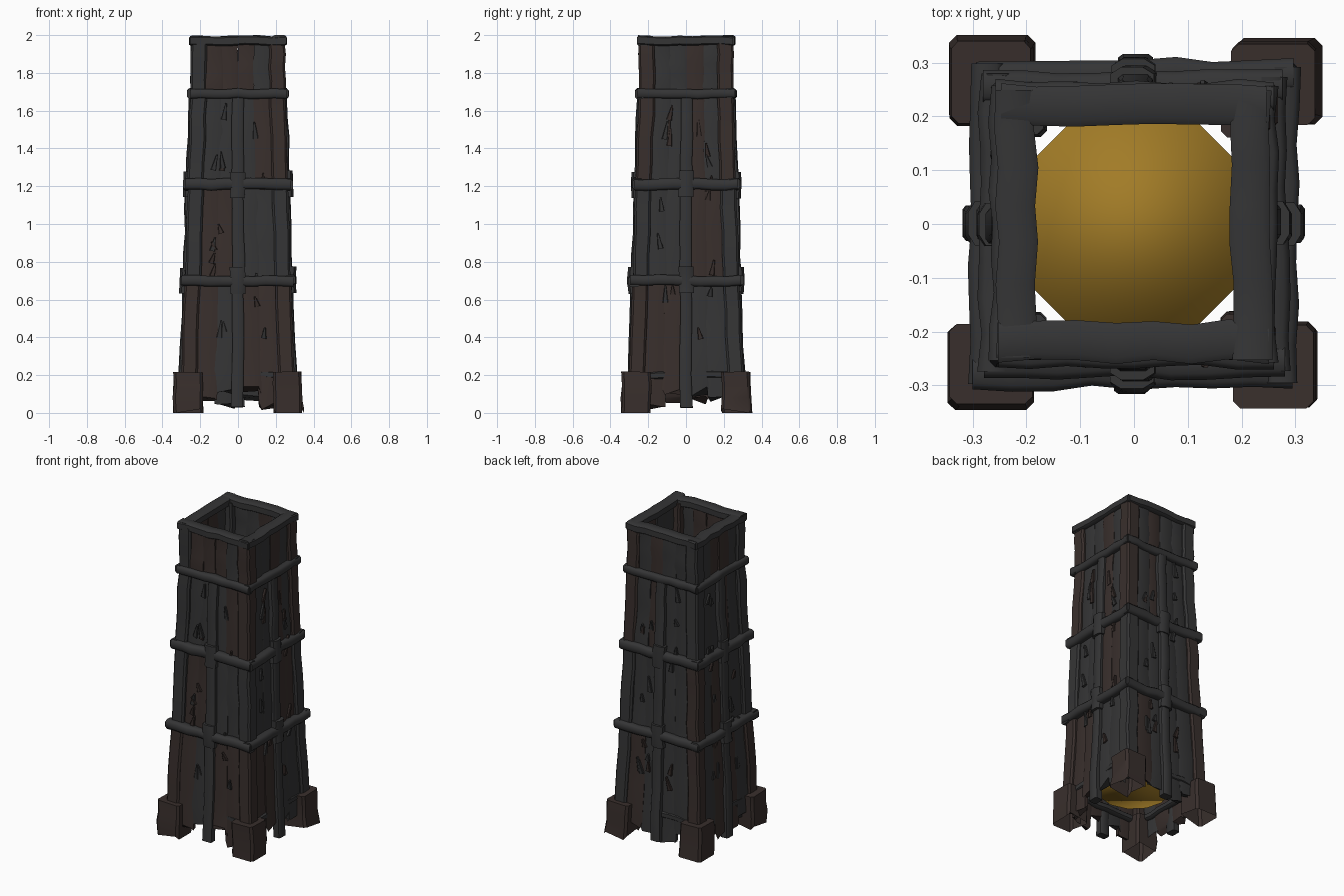
import bpy, bmesh, math, random
from mathutils import Vector, Matrix

if "Cube" in bpy.data.objects:
    bpy.data.objects.remove(bpy.data.objects["Cube"])

random.seed(7)


def material(name, rgb):
    m = bpy.data.materials.new(name)
    m.diffuse_color = (*rgb, 1)
    m.use_nodes = True
    m.node_tree.nodes["Principled BSDF"].inputs["Base Color"].default_value = m.diffuse_color
    return m


CHAR = material("charred", (0.035, 0.035, 0.036))
BROWN = material("scorched_brown", (0.04, 0.028, 0.025))
GOLD = material("ember_gold", (0.36, 0.2, 0.02))


def half(z):
    """Half width of the tower at height z."""
    pts = [(0, .308), (.7, .28), (1.2, .264), (1.7, .248), (2, .248)]
    for (a, p), (b, q) in zip(pts, pts[1:]):
        if z <= b:
            return p + (q - p) * (z - a) / (b - a)
    return pts[-1][1]


def beam(bm, p, q, w0, d0, w1=None, segs=4, jit=.005, side=(1, 0, 0), cham=.25, mat=0, bottom=True):
    """Rough chamfered timber from p to q, w wide along side, d deep."""
    p, q = Vector(p), Vector(q)
    w1 = w0 if w1 is None else w1
    t = (q - p).normalized()
    s = Vector(side)
    s = (s - t * s.dot(t)).normalized()
    n = t.cross(s)
    c = 1 - cham
    prof = [(1, c), (c, 1), (-c, 1), (-1, c), (-1, -c), (-c, -1), (c, -1), (1, -c)]
    rings = []
    for i in range(segs + 1):
        f = i / segs
        w = w0 + (w1 - w0) * f
        ctr = p.lerp(q, f) + Vector([random.uniform(-jit, jit) for _ in range(3)])
        k = 1 + random.uniform(-jit, jit) * 8
        rings.append([bm.verts.new(ctr + s * a * w / 2 * k + n * b * d0 / 2 * k) for a, b in prof])
    faces = []
    for a, b in zip(rings, rings[1:]):
        for i in range(8):
            j = (i + 1) % 8
            faces.append(bm.faces.new((a[i], a[j], b[j], b[i])))
    if bottom:
        faces.append(bm.faces.new(rings[0][::-1]))
    faces.append(bm.faces.new(rings[-1]))
    for f in faces:
        f.material_index = mat
    return rings


def around(bm, start, k):
    """Turn the newly made vertices onto face k of the tower."""
    vs = list(bm.verts)[start:]
    bmesh.ops.rotate(bm, verts=vs, cent=(0, 0, 0), matrix=Matrix.Rotation(k * math.pi / 2, 3, 'Z'))


def finish(bm, name, mats=(CHAR, BROWN), angle=40):
    bmesh.ops.recalc_face_normals(bm, faces=bm.faces)
    me = bpy.data.meshes.new(name)
    bm.to_mesh(me)
    bm.free()
    ob = bpy.data.objects.new(name, me)
    bpy.context.collection.objects.link(ob)
    for m in mats:
        me.materials.append(m)
    bpy.ops.object.select_all(action='DESELECT')
    ob.select_set(True)
    bpy.context.view_layer.objects.active = ob
    bpy.ops.object.shade_smooth_by_angle(angle=math.radians(angle))
    return ob


def build(name, make, angle=40):
    """Repeat one side's geometry on all four sides."""
    bm = bmesh.new()
    for k in range(4):
        n = len(bm.verts)
        make(bm, k)
        around(bm, n, k)
    return finish(bm, name, angle=angle)


LEVELS = [.7, 1.21, 1.69, 1.97]


# leaning corner posts, one piece per tier
def posts(bm, k):
    zs = [.1] + LEVELS
    for a, b in zip(zs, zs[1:]):
        p, q = half(a) - .04, half(b) - .04
        beam(bm, (p, -p, a), (q, -q, b), .085, .085, segs=4, jit=.004, mat=random.randint(0, 1))


# hollow feet with ragged bottoms
def feet(bm, k):
    c = .267
    r = beam(bm, (c, -c, .01), (c - .005, -c + .005, .215), .156, .156, .15, segs=3, jit=.004,
             cham=.18, mat=1, bottom=False)
    for v in r[0]:
        v.co.z = random.choice((0, 0, .02, .035))


# board cladding between posts and rib
def boards(bm, k):
    zs = [.06] + LEVELS
    for t, (a, b) in enumerate(zip(zs, zs[1:])):
        for i in range(4):
            u = (-.75, -.27, .27, .75)[i]
            sa, sb = half(a) - .075, half(b) - .075
            z0 = a + (random.uniform(-.03, .06) if t == 0 else -.02)
            off = random.uniform(.022, .034)
            r = beam(bm, (u * sa, -half(z0) + off, z0), (u * sb, -half(b) + off, b),
                     sa * .54, .028, sb * .54, segs=5, jit=.004, mat=int(random.random() < .3))
            if t == 0:
                for v in r[0]:
                    v.co.z += random.uniform(-.025, .03)


# rib up the middle of each face
def ribs(bm, k):
    zs = [.03] + LEVELS[:3]
    for a, b in zip(zs, zs[1:]):
        beam(bm, (0, -half(a) + .012, a), (0, -half(b) + .012, b), .065, .05, .06, segs=4, jit=.005)
    # knots where rib meets band
    for z in zs[1:3]:
        beam(bm, (0, -half(z) - .004, z - .07), (0, -half(z) - .004, z + .07), .08, .05, segs=2, cham=.5)


# horizontal bands
def bands(bm, k):
    for z, w, h, out in ((.2, .05, .04, -.012), (.7, .06, .055, .026), (1.21, .06, .06, .022),
                         (1.69, .05, .05, .018)):
        e = half(z) + out
        beam(bm, (-e + .01, -e + w / 2, z), (e - .01, -e + w / 2, z), h, w, segs=8, jit=.005,
             side=(0, 0, 1), cham=.4)


# thick top rim
def rim(bm, k):
    e = .257
    beam(bm, (-e + .006, -e + .038, 1.966), (e - .006, -e + .038, 1.966), .05, .074, segs=7, jit=.005,
         side=(0, 0, 1), cham=.3)


# splinters and flaking lumps on the faces
def splinters(bm, k):
    for _ in range(16):
        z = random.uniform(.35, 1.6)
        x = random.choice((-1, 1)) * random.uniform(.07, .14)
        y = -half(z) + .012
        beam(bm, (x, y, z), (x + random.uniform(-.02, .02), y - random.uniform(0, .01), z + random.uniform(.04, .1)),
             .03, .015, .008, segs=1, jit=.003, mat=random.randint(0, 1))


build("corner_posts", posts)
build("feet", feet)
build("wall_boards", boards)
build("face_ribs", ribs)
build("bands", bands, 50)
build("top_rim", rim, 50)
build("splinters", splinters, 30)

# glowing core low inside the shaft
bm = bmesh.new()
bmesh.ops.create_cone(bm, cap_ends=True, segments=12, radius1=.21, radius2=.225, depth=.22,
                      matrix=Matrix.Translation((0, 0, .31)))
finish(bm, "ember_core", (GOLD,), 180)

# exact overall height of 2 units
top = max(v.co.z for v in bpy.data.objects["top_rim"].data.vertices)
bpy.data.objects["top_rim"].location.z = 2 - top
